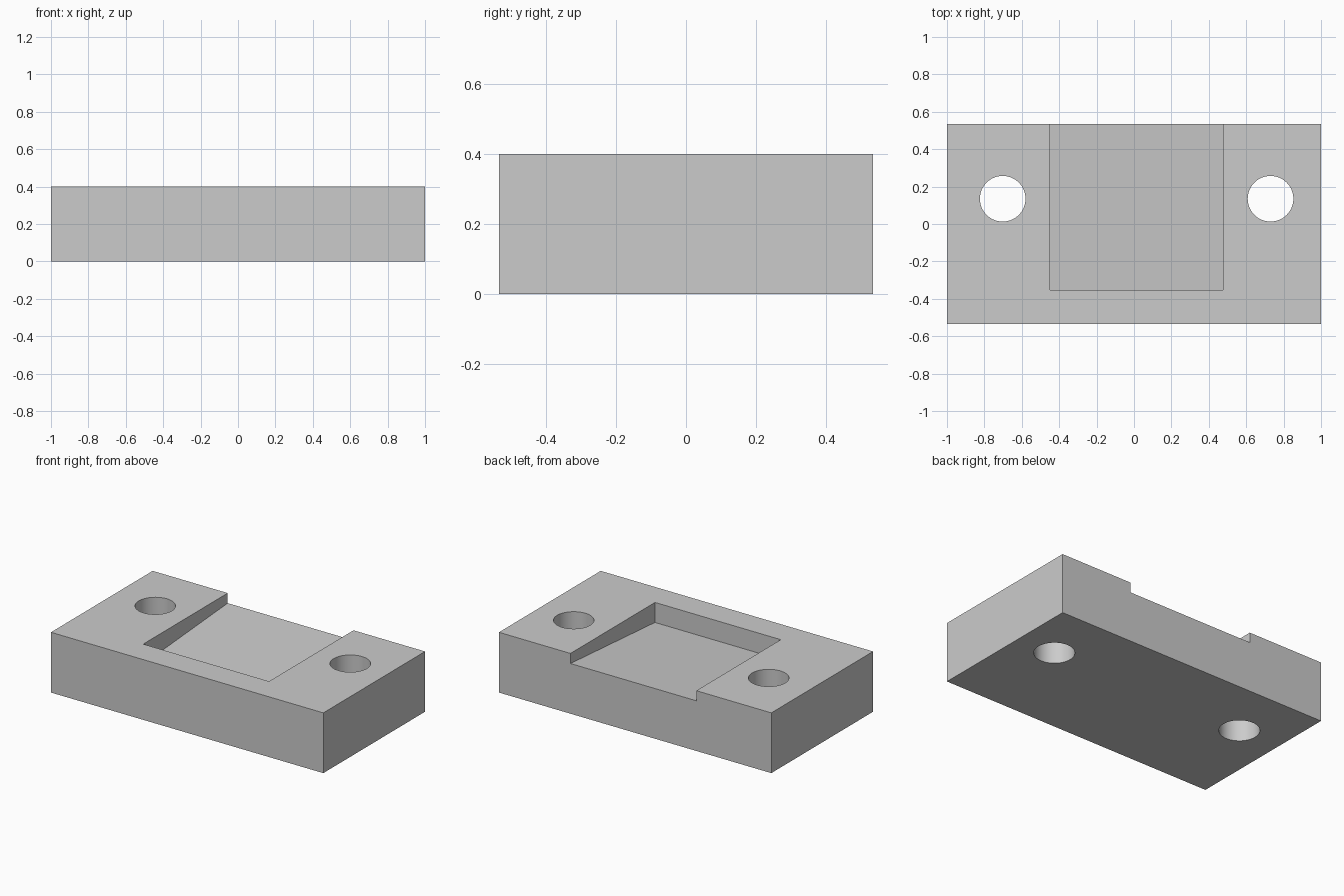
import bpy
import bmesh
import math

WIDTH, DEPTH, HEIGHT = 2.0, 1.067, 0.4

cube = bpy.data.objects.get("Cube")
if cube:
    bpy.data.objects.remove(cube, do_unlink=True)

grey = bpy.data.materials.new("light_grey")
grey.use_nodes = True
colour = (0.6, 0.6, 0.6, 1.0)
grey.diffuse_color = colour
grey.node_tree.nodes["Principled BSDF"].inputs["Base Color"].default_value = colour


def prism(name, profile, x0, x1):
    """Extrude a closed (y, z) profile from x0 to x1."""
    bm = bmesh.new()
    face = bm.faces.new([bm.verts.new((x0, y, z)) for y, z in profile])
    ext = bmesh.ops.extrude_face_region(bm, geom=[face])
    moved = [v for v in ext["geom"] if isinstance(v, bmesh.types.BMVert)]
    bmesh.ops.translate(bm, verts=moved, vec=(x1 - x0, 0, 0))
    bmesh.ops.recalc_face_normals(bm, faces=bm.faces)
    mesh = bpy.data.meshes.new(name)
    bm.to_mesh(mesh)
    bm.free()
    mesh.materials.append(grey)
    obj = bpy.data.objects.new(name, mesh)
    bpy.context.collection.objects.link(obj)
    return obj


def cut(target, cutter):
    """Subtract a cutter from the target, then discard it."""
    cutter.hide_render = True
    mod = target.modifiers.new("cut", 'BOOLEAN')
    mod.operation = 'DIFFERENCE'
    mod.solver = 'EXACT'
    mod.object = cutter
    bpy.ops.object.select_all(action='DESELECT')
    bpy.context.view_layer.objects.active = target
    target.select_set(True)
    bpy.ops.object.modifier_apply(modifier=mod.name)
    bpy.data.objects.remove(cutter, do_unlink=True)


# Solid mounting block
half = DEPTH / 2
block = prism("mounting_block",
              [(-half, 0), (half, 0), (half, HEIGHT), (-half, HEIGHT)],
              -WIDTH / 2, WIDTH / 2)

# Pocket open at the back, its floor sloping down to the front
front_y, front_z, back_z = -0.353, 0.267, 0.333
over = 0.2
slope = (back_z - front_z) / (half - front_y)
pocket = prism("pocket_cutter",
               [(front_y, front_z), (half + over, back_z + slope * over),
                (half + over, HEIGHT + over), (front_y, HEIGHT + over)],
               -0.449, 0.475)
cut(block, pocket)

# Two round screw holes right through the block
for x in (-0.702, 0.73):
    bpy.ops.mesh.primitive_cylinder_add(vertices=64, radius=0.122, depth=1,
                                        location=(x, 0.135, HEIGHT / 2))
    hole = bpy.context.object
    hole.name = "screw_hole_cutter"
    hole.data.materials.append(grey)
    cut(block, hole)

# Smooth hole walls, crisp edges
bpy.context.view_layer.objects.active = block
block.select_set(True)
bpy.ops.object.shade_smooth_by_angle(angle=math.radians(30))
